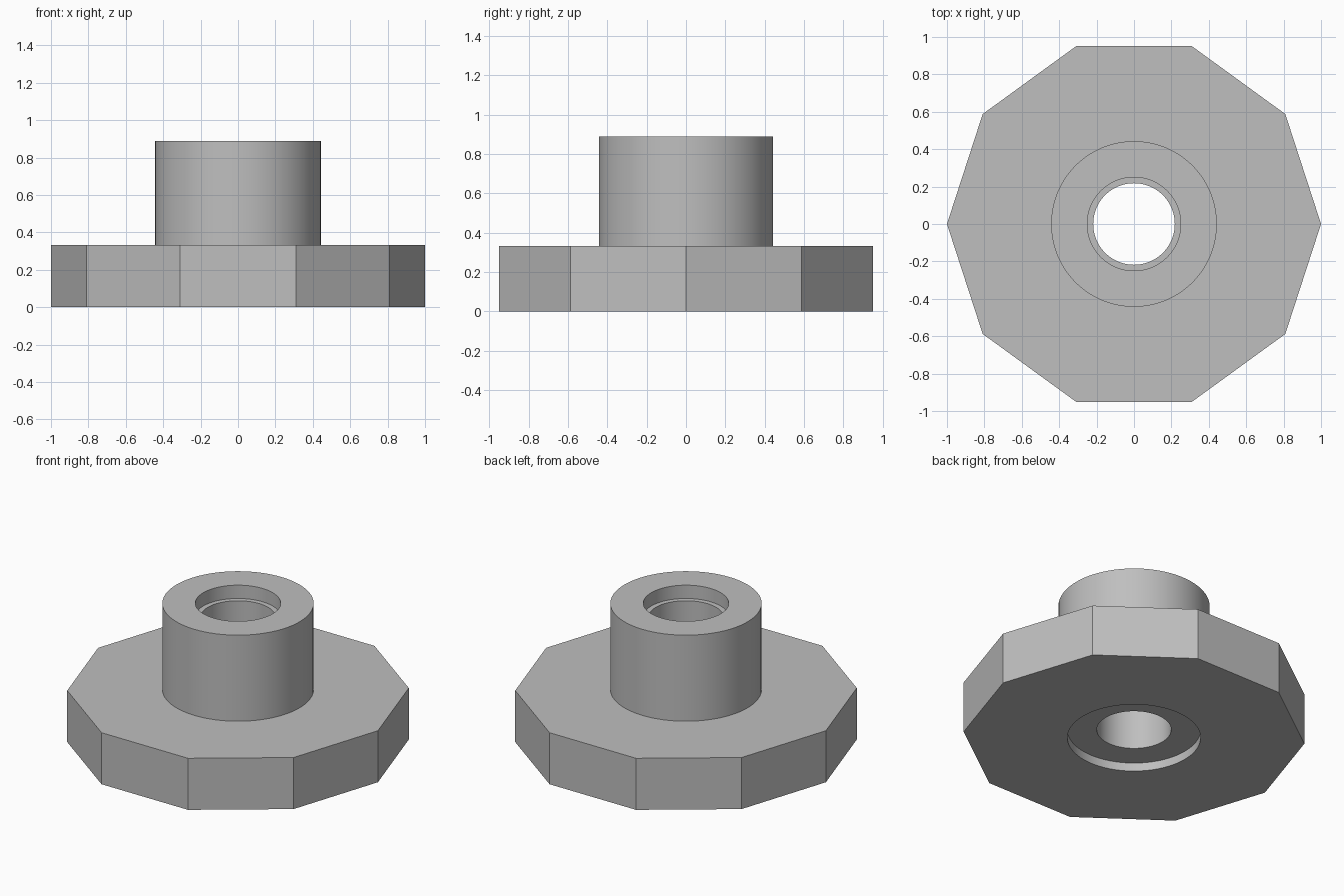
import bpy
import math

PLATE_TOP, COLLAR_TOP = 0.333, 0.889
SEGMENTS = 80

cube = bpy.data.objects.get("Cube")
if cube:
    bpy.data.objects.remove(cube, do_unlink=True)

grey = bpy.data.materials.new("plain grey")
grey.use_nodes = True
colour = (0.52, 0.52, 0.52, 1)
grey.diffuse_color = colour
grey.node_tree.nodes["Principled BSDF"].inputs["Base Color"].default_value = colour


def cylinder(name, radius, bottom, top, sides=SEGMENTS):
    """Upright cylinder with a corner on the +x axis."""
    bpy.ops.mesh.primitive_cylinder_add(
        vertices=sides, radius=radius, depth=top - bottom,
        location=(0, 0, (top + bottom) / 2))
    obj = bpy.context.object
    obj.name = name
    # Turn the first corner from +y to +x
    obj.rotation_euler.z = math.pi / 2
    bpy.ops.object.transform_apply(location=True, rotation=True, scale=True)
    obj.data.materials.append(grey)
    return obj


def combine(target, tool, operation):
    """Apply a boolean and discard the tool."""
    tool.hide_render = True
    mod = target.modifiers.new(tool.name, "BOOLEAN")
    mod.operation = operation
    mod.solver = "EXACT"
    mod.object = tool
    bpy.context.view_layer.objects.active = target
    bpy.ops.object.modifier_apply(modifier=mod.name)
    bpy.data.objects.remove(tool, do_unlink=True)


# Ten-sided base plate joined to the round collar
flange = cylinder("flanged_collar", 1, 0, PLATE_TOP, sides=10)
combine(flange, cylinder("collar", 0.443, PLATE_TOP / 2, COLLAR_TOP), "UNION")

# Through bore, shallow top counterbore and wide bottom recess
combine(flange, cylinder("bore", 0.218, -0.2, 1.2), "DIFFERENCE")
combine(flange, cylinder("top_counterbore", 0.25, COLLAR_TOP - 0.086, 1.2), "DIFFERENCE")
combine(flange, cylinder("bottom_recess", 0.39, -0.2, 0.054), "DIFFERENCE")

# Smooth the round walls, keep the decagon flat and rims sharp
bpy.ops.object.select_all(action="DESELECT")
flange.select_set(True)
bpy.context.view_layer.objects.active = flange
bpy.ops.object.shade_smooth_by_angle(angle=math.radians(20))
